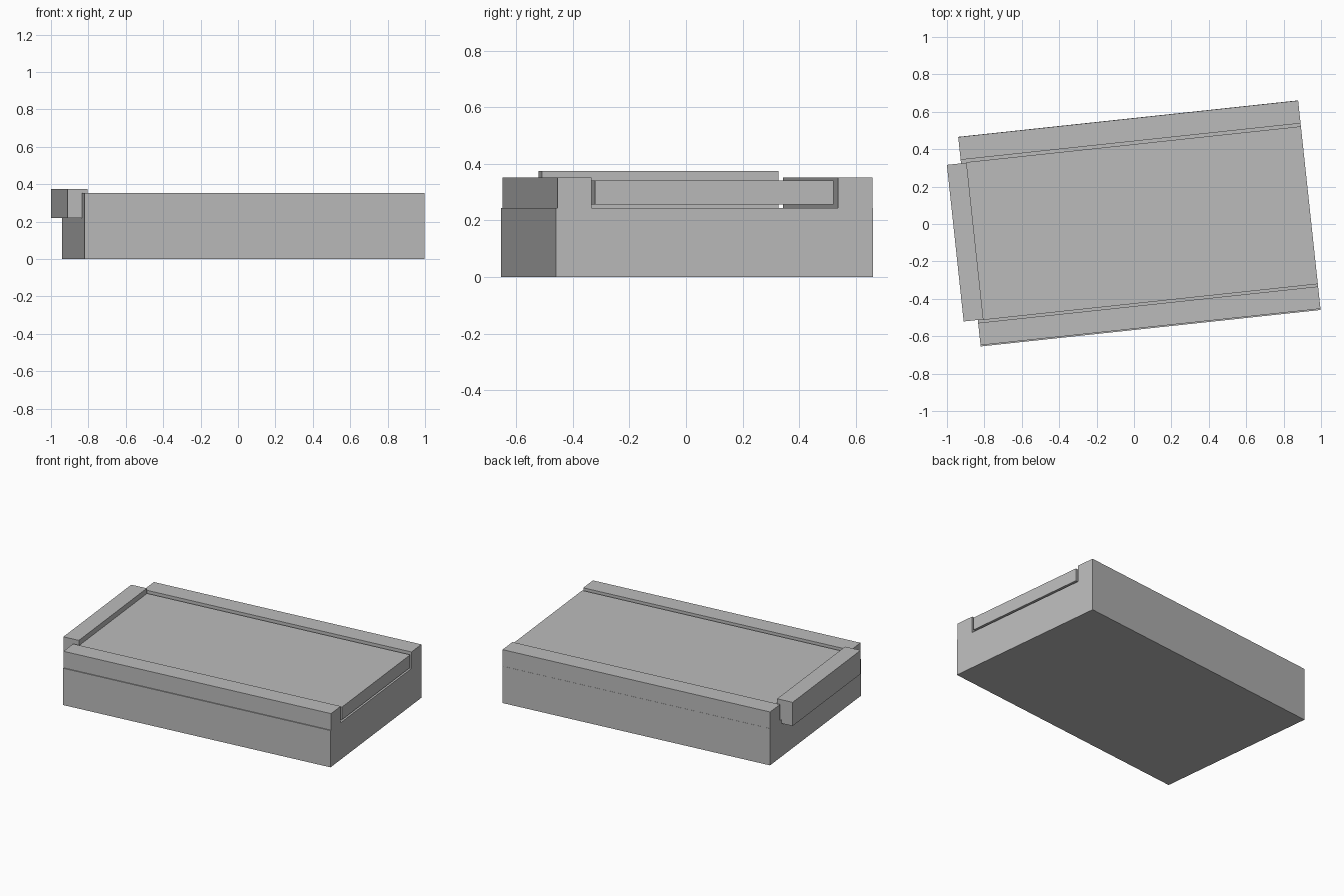
import bpy, bmesh, math
from mathutils import Matrix

if "Cube" in bpy.data.objects:
    bpy.data.objects.remove(bpy.data.objects["Cube"])

# One neutral grey for the whole model
grey = bpy.data.materials.new("neutral_grey")
grey.diffuse_color = (0.5, 0.5, 0.5, 1.0)
grey.use_nodes = True
grey.node_tree.nodes["Principled BSDF"].inputs["Base Color"].default_value = grey.diffuse_color

TURN = Matrix.Rotation(math.radians(6.12), 4, 'Z')  # the box stands slightly turned


def block(name, x, y, z):
    """Box from (min, max) ranges in the turned frame."""
    bm = bmesh.new()
    bmesh.ops.create_cube(bm, size=1.0)
    for v in bm.verts:
        v.co = [r[0] + (c + 0.5) * (r[1] - r[0]) for r, c in zip((x, y, z), v.co)]
    bm.transform(TURN)
    mesh = bpy.data.meshes.new(name)
    bm.to_mesh(mesh)
    bm.free()
    mesh.materials.append(grey)
    ob = bpy.data.objects.new(name, mesh)
    bpy.context.collection.objects.link(ob)
    return ob


LEFT, RIGHT = -0.885, 0.943

# Box body
block("box_body", (LEFT, RIGHT), (-0.5635, 0.5635), (0.0, 0.243))

# Side rails that guide the lid; the front one is set back a little
block("front_rail", (LEFT, RIGHT), (-0.557, -0.437), (0.243, 0.352))
block("back_rail", (LEFT, RIGHT), (0.440, 0.5625), (0.243, 0.352))

# Sliding lid, floating just above the body, and its raised end grip
block("sliding_lid", (-0.856, RIGHT), (-0.424, 0.424), (0.256, 0.340))
block("lid_grip", (-0.961, -0.855), (-0.421, 0.421), (0.219, 0.375))
